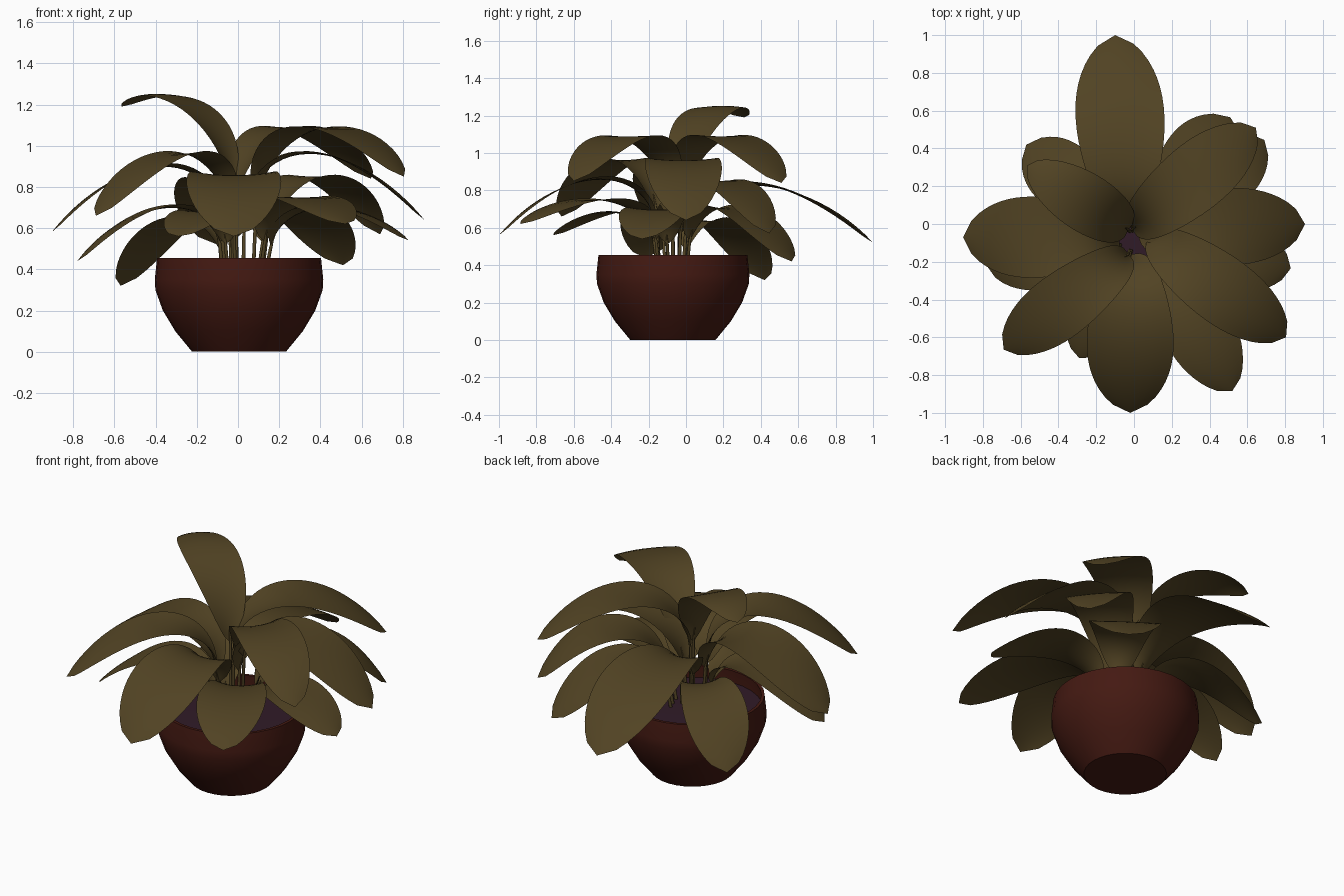
import bpy, bmesh, math
from mathutils import Vector

if "Cube" in bpy.data.objects:
    bpy.data.objects.remove(bpy.data.objects["Cube"])

CX, CY, SOIL = 0.005, -0.07, 0.38


def material(name, rgb):
    m = bpy.data.materials.new(name)
    m.diffuse_color = (*rgb, 1)
    m.use_nodes = True
    m.node_tree.nodes["Principled BSDF"].inputs["Base Color"].default_value = m.diffuse_color
    return m


GREEN = material("leaf_olive", (0.083, 0.056, 0.017))
CLAY = material("dark_clay", (0.058, 0.010, 0.006))
EARTH = material("soil_dark", (0.03, 0.011, 0.021))


def finish(bm, name, mat, angle=40):
    bmesh.ops.remove_doubles(bm, verts=bm.verts, dist=1e-5)
    me = bpy.data.meshes.new(name)
    bm.to_mesh(me)
    bm.free()
    me.materials.append(mat)
    ob = bpy.data.objects.new(name, me)
    bpy.context.collection.objects.link(ob)
    bpy.ops.object.select_all(action='DESELECT')
    ob.select_set(True)
    bpy.context.view_layer.objects.active = ob
    bpy.ops.object.shade_smooth_by_angle(angle=math.radians(angle))
    return ob


def lathe(name, profile, mat, steps=32):
    bm = bmesh.new()
    vs = [bm.verts.new((CX + r, CY, z)) for r, z in profile]
    es = [bm.edges.new(p) for p in zip(vs, vs[1:])]
    bmesh.ops.spin(bm, geom=vs + es, cent=(CX, CY, 0), axis=(0, 0, 1),
                   angle=2 * math.pi, steps=steps)
    bmesh.ops.remove_doubles(bm, verts=bm.verts, dist=1e-5)
    bmesh.ops.recalc_face_normals(bm, faces=bm.faces)
    return finish(bm, name, mat)


# Pot: bowl with a thin wall, and the soil disc inside it
lathe("pot", [(0, 0), (0.228, 0), (0.31, 0.10), (0.37, 0.20), (0.406, 0.30),
              (0.409, 0.35), (0.398, 0.455), (0.38, 0.455), (0.388, 0.37),
              (0.385, 0.30), (0, 0.30)], CLAY)
lathe("soil", [(0, SOIL + 0.005), (0.2, SOIL + 0.003), (0.386, SOIL)], EARTH)


def midrib(base, tip, h1, h2, t):
    # Cubic arc that leaves the stem steeply and droops to the tip
    b, e = Vector(base), Vector(tip)
    p1 = b.lerp(e, 0.08)
    p1.z = h1
    p2 = b.lerp(e, 0.66)
    p2.z = h2
    u = 1 - t
    return b * u**3 + p1 * (3 * t * u * u) + p2 * (3 * t * t * u) + e * t**3


def leaf(name, base, tip, h1, h2, half, rows=24, cols=8):
    pts = [midrib(base, tip, h1, h2, i / rows) for i in range(rows + 1)]
    dist = [0]
    for a, b in zip(pts, pts[1:]):
        dist.append(dist[-1] + (b - a).length)
    flat = Vector(tip) - Vector(base)
    side = Vector((-flat.y, flat.x, 0)).normalized()
    bm = bmesh.new()
    grid = []
    for i, p in enumerate(pts):
        s = dist[i] / dist[-1]
        w = half * max(0.0, math.sin(math.pi * s**1.22))**0.56
        tan = (pts[min(i + 1, rows)] - pts[max(i - 1, 0)]).normalized()
        up = tan.cross(side)
        lift = 0.36 * (1 - s)**2 - 0.12 * s   # channelled at the stem, arched at the tip
        row = []
        for j in range(cols + 1):
            k = 2 * j / cols - 1
            row.append(bm.verts.new(p + side * (w * k) + up * (lift * w * k * k)))
        grid.append(row)
    for r0, r1 in zip(grid, grid[1:]):
        for j in range(cols):
            bm.faces.new((r0[j], r1[j], r1[j + 1], r0[j + 1]))
    bmesh.ops.dissolve_degenerate(bm, dist=1e-5, edges=bm.edges)
    finish(bm, name, GREEN, 80)


def stem(name, base, tip, h1, h2):
    foot = Vector((CX, CY, SOIL - 0.02)).lerp(Vector(base), 0.8)
    foot.z = SOIL - 0.02
    path = [foot] + [midrib(base, tip, h1, h2, t) for t in (0, 0.04, 0.08)]
    cu = bpy.data.curves.new(name, 'CURVE')
    cu.dimensions = '3D'
    cu.bevel_depth = 0.011
    cu.bevel_resolution = 1
    cu.use_fill_caps = True
    sp = cu.splines.new('POLY')
    sp.points.add(len(path) - 1)
    for i, (pt, p) in enumerate(zip(sp.points, path)):
        pt.co = (*p, 1)
        pt.radius = 1 - 0.25 * i
    cu.materials.append(GREEN)
    bpy.context.collection.objects.link(bpy.data.objects.new(name, cu))


# Leaves: base, tip, two arc heights, half width
LEAVES = {
    "back": ((-0.04, 0.00, 0.61), (-0.10, 1.00, 0.52), 0.93, 0.89, 0.235),
    "right": ((0.03, -0.03, 0.64), (0.905, 0.0, 0.64), 1.12, 1.01, 0.205),
    "left": ((-0.08, -0.07, 0.64), (-0.905, -0.07, 0.58), 1.04, 0.94, 0.215),
    "front": ((-0.02, -0.16, 0.61), (-0.02, -1.00, 0.56), 0.98, 0.91, 0.23),
    "upper_back_right": ((-0.01, -0.03, 0.76), (0.645, 0.51, 0.84), 1.21, 1.16, 0.18),
    "upper_front_right": ((0.09, -0.07, 0.76), (0.805, -0.60, 0.85), 1.16, 1.20, 0.18),
    "upper_front_left": ((-0.03, -0.16, 0.69), (-0.69, -0.665, 0.66), 1.10, 1.01, 0.17),
    "upper_back_left": ((-0.03, -0.03, 0.80), (-0.565, 0.31, 1.19), 1.22, 1.34, 0.155),
    "lower_back_left": ((-0.08, 0.00, 0.48), (-0.57, 0.42, 0.32), 0.74, 0.67, 0.18),
    "lower_back": ((0.12, 0.02, 0.53), (0.51, 0.565, 0.42), 0.81, 0.74, 0.20),
    "lower_back_right": ((0.14, -0.03, 0.56), (0.69, 0.445, 0.57), 0.92, 0.97, 0.18),
    "lower_right": ((0.16, -0.10, 0.51), (0.83, -0.235, 0.54), 0.76, 0.75, 0.18),
    "lower_front_right": ((0.13, -0.16, 0.53), (0.52, -0.885, 0.62), 0.80, 0.81, 0.19),
    "lower_front_left": ((-0.06, -0.17, 0.52), (-0.29, -0.71, 0.56), 0.74, 0.71, 0.16),
    "lower_left": ((-0.09, -0.12, 0.53), (-0.78, -0.22, 0.44), 0.79, 0.74, 0.17),
}
for label, (base, tip, h1, h2, half) in LEAVES.items():
    leaf("leaf_" + label, base, tip, h1, h2, half)
    stem("stem_" + label, base, tip, h1, h2)
